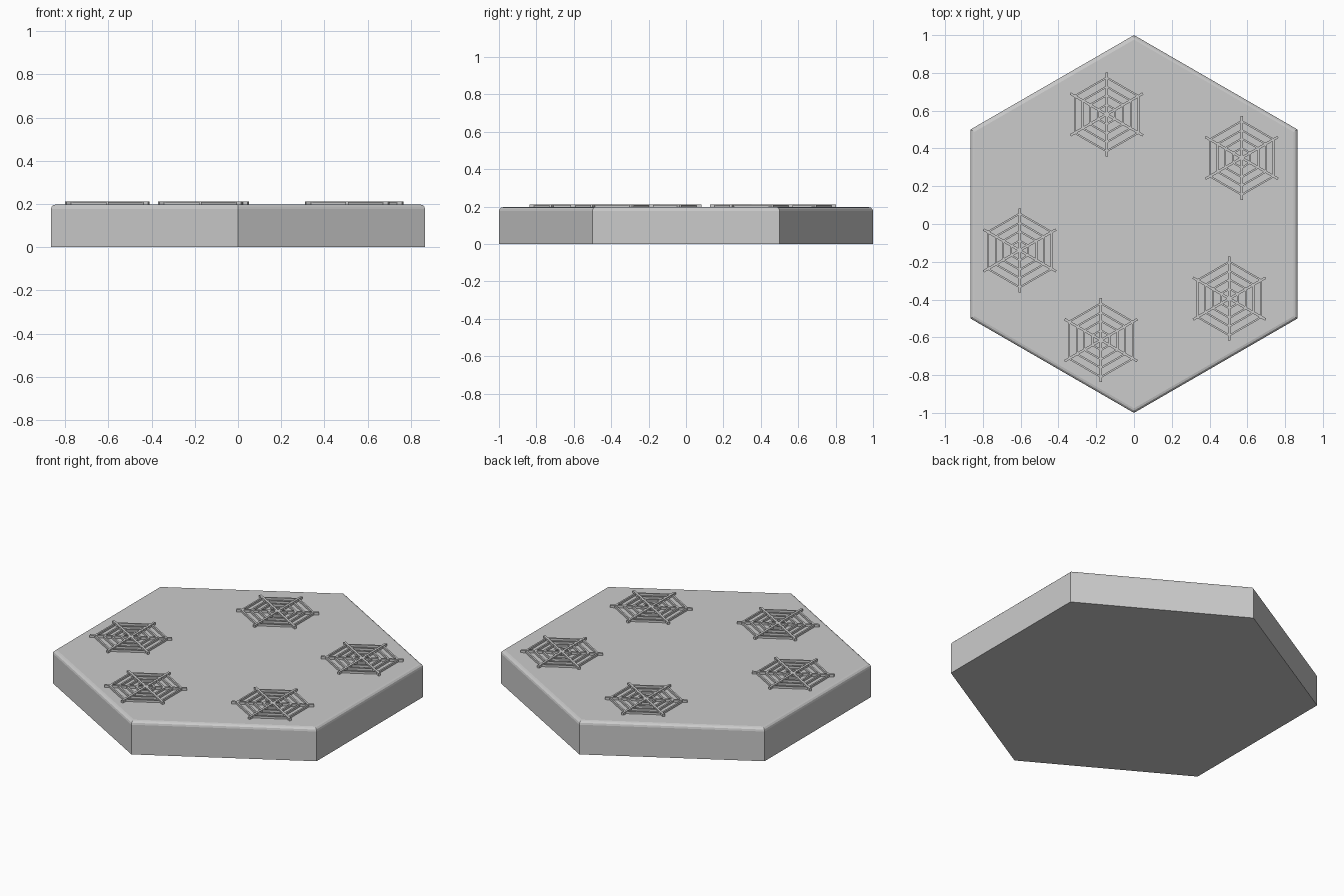
import bpy, bmesh
from math import pi, cos, sin
from mathutils import Matrix, Vector

if "Cube" in bpy.data.objects:
    bpy.data.objects.remove(bpy.data.objects["Cube"])

BODY_TOP, WEB_TOP = 0.197, 0.211


def finish(bm, name):
    bmesh.ops.recalc_face_normals(bm, faces=bm.faces)
    mesh = bpy.data.meshes.new(name)
    bm.to_mesh(mesh)
    bm.free()
    obj = bpy.data.objects.new(name, mesh)
    bpy.context.collection.objects.link(obj)
    return obj


def hexagon(bm, r, z):
    return [bm.verts.new((r * cos(pi / 2 + i * pi / 3), r * sin(pi / 2 + i * pi / 3), z))
            for i in range(6)]


# Hexagonal tile with a rounded top rim
bm = bmesh.new()
bottom, top = hexagon(bm, 1, 0), hexagon(bm, 1, BODY_TOP)
bm.faces.new(bottom)
bm.faces.new(top)
for i in range(6):
    j = (i + 1) % 6
    bm.faces.new((bottom[i], bottom[j], top[j], top[i]))
rim = [e for e in bm.edges if all(v.co.z > 0.1 for v in e.verts)]
bmesh.ops.bevel(bm, geom=rim, offset=0.021, segments=3, profile=0.5, affect='EDGES')
finish(bm, "hex_tile")


def add_ring(bm, radius, width, z0, z1):
    # Hexagonal thread swept with a square section
    loops = [hexagon(bm, r, z) for r, z in ((radius - width / 2, z0), (radius + width / 2, z0),
                                            (radius + width / 2, z1), (radius - width / 2, z1))]
    for k in range(4):
        a, b = loops[k], loops[(k + 1) % 4]
        for i in range(6):
            j = (i + 1) % 6
            bm.faces.new((a[i], a[j], b[j], b[i]))


# Raised spider web: three crossing spokes and four hexagonal threads
bm = bmesh.new()
z0 = BODY_TOP - 0.004
for i in range(3):
    m = (Matrix.Translation((0, 0, (z0 + WEB_TOP) / 2))
         @ Matrix.Rotation(pi / 2 + i * pi / 3, 4, 'Z')
         @ Matrix.Diagonal((0.444, 0.013, WEB_TOP - z0, 1)))
    bmesh.ops.create_cube(bm, size=1, matrix=m)
for r in (0.195, 0.147, 0.102, 0.052):
    add_ring(bm, r, 0.011, z0, WEB_TOP - 0.002)
web = finish(bm, "web_1")

# Repeat the web across the tile
spots = [(-0.145, 0.58), (0.57, 0.35), (-0.605, -0.14), (0.505, -0.395), (-0.175, -0.615)]
for n, (x, y) in enumerate(spots):
    obj = web if n == 0 else web.copy()
    obj.name = f"web_{n + 1}"
    obj.location = Vector((x, y, 0))
    if n:
        bpy.context.collection.objects.link(obj)
